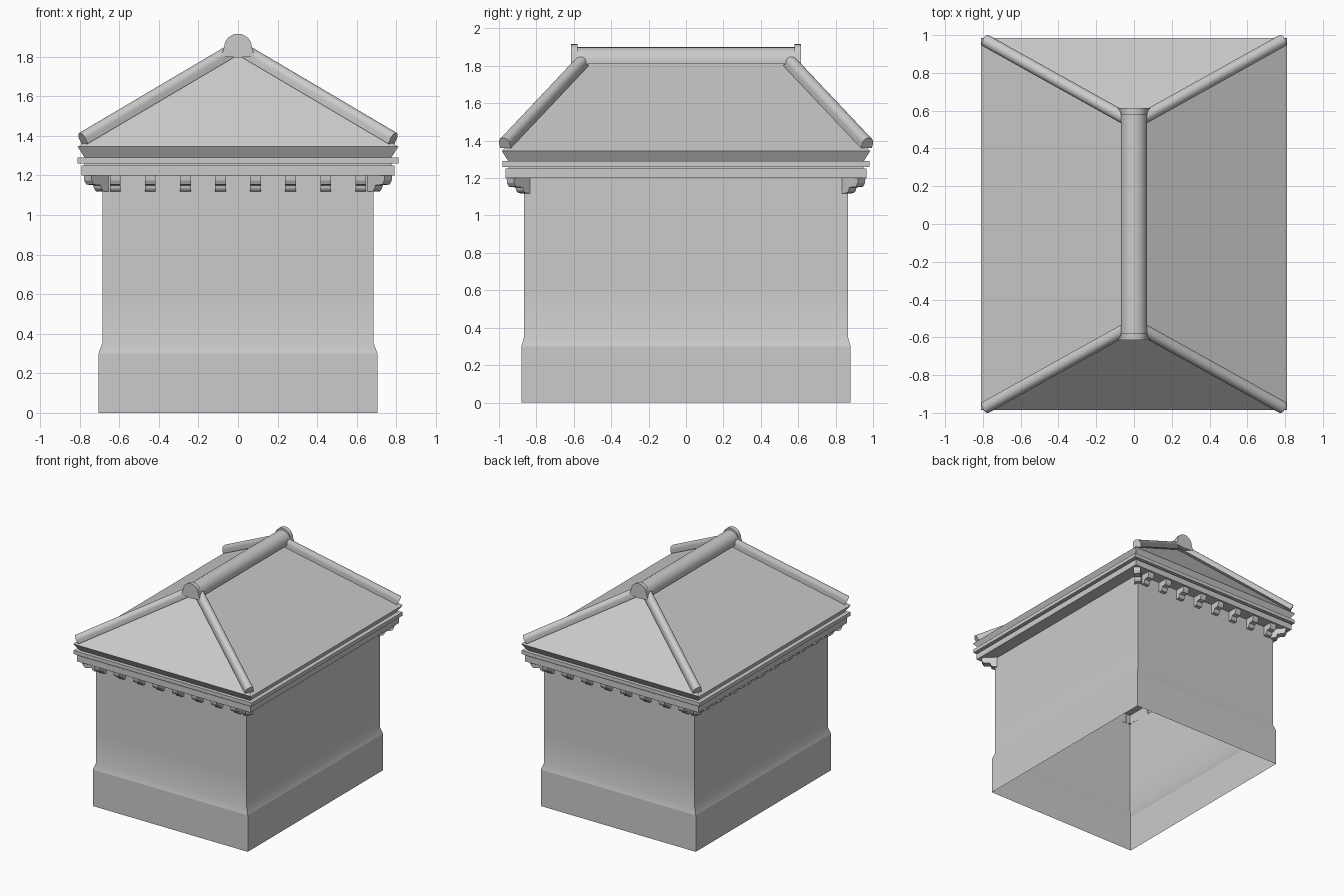
import bpy, bmesh
from math import sin, cos, pi, radians, sqrt
from mathutils import Vector, Matrix

cube = bpy.data.objects.get("Cube")
if cube:
    bpy.data.objects.remove(cube, do_unlink=True)

GREY = (0.6, 0.6, 0.6, 1.0)
stone = bpy.data.materials.new("plain grey")
stone.use_nodes = True
stone.diffuse_color = GREY
stone.node_tree.nodes["Principled BSDF"].inputs["Base Color"].default_value = GREY


def add_object(name, mesh):
    obj = bpy.data.objects.new(name, mesh)
    bpy.context.collection.objects.link(obj)
    return obj


def finish(name, bm, recalc=True):
    bmesh.ops.remove_doubles(bm, verts=bm.verts, dist=0.0001)
    if recalc:
        bmesh.ops.recalc_face_normals(bm, faces=bm.faces)
    mesh = bpy.data.meshes.new(name)
    bm.to_mesh(mesh)
    bm.free()
    mesh.materials.append(stone)
    return mesh


def loft(rings, bottom=True):
    """Stack rectangles given as (half x, half y, z)."""
    bm = bmesh.new()
    loops = [[bm.verts.new((sx * x, sy * y, z))
              for sx, sy in ((-1, -1), (1, -1), (1, 1), (-1, 1))]
             for x, y, z in rings]
    for low, high in zip(loops, loops[1:]):
        for i in range(4):
            j = (i + 1) % 4
            bm.faces.new((low[i], low[j], high[j], high[i]))
    if bottom:
        bm.faces.new(loops[0][::-1])
    return bm


def sweep(profile, start, end, flare=1.0):
    """Prism of (side, up) points running from start to end."""
    start, end = Vector(start), Vector(end)
    along = (end - start).normalized()
    side = along.cross(Vector((0, 0, 1))).normalized()
    up = side.cross(along)
    bm = bmesh.new()
    first, last = [[bm.verts.new(p + side * u * k + up * v) for u, v in profile]
                   for p, k in ((start, 1.0), (end, flare))]
    n = len(profile)
    for i in range(n):
        j = (i + 1) % n
        bm.faces.new((first[i], first[j], last[j], last[i]))
    bm.faces.new(first[::-1])
    bm.faces.new(last)
    return bm


def arch(radius, spring, rise, steps=12):
    """Half-round profile standing on straight legs."""
    arc = [(radius * cos(pi * i / steps), spring + rise * sin(pi * i / steps))
           for i in range(steps + 1)]
    return [(radius, 0)] + arc + [(-radius, 0)]


def smooth(obj):
    bpy.ops.object.select_all(action='DESELECT')
    obj.select_set(True)
    bpy.context.view_layer.objects.active = obj
    bpy.ops.object.shade_smooth_by_angle(angle=radians(35))


# Walls: an open shell with a flared plinth
WALL_X, WALL_Y, EAVE = 0.685, 0.865, 1.2
bm = loft([(0.705, 0.88, 0), (0.705, 0.88, 0.3), (WALL_X, WALL_Y, 0.355),
           (WALL_X, WALL_Y, 0.6), (WALL_X, WALL_Y, EAVE)], bottom=False)
for face in bm.faces:
    face.smooth = True
for edge in bm.edges:
    a, b = (v.co.z for v in edge.verts)
    edge.smooth = abs(a - b) < 0.001 and a > 0.32
add_object("walls", finish("walls", bm, recalc=False))

# Stepped cornice
bm = loft([(0.79, 0.965, EAVE), (0.79, 0.965, 1.25), (0.775, 0.95, 1.25),
           (0.775, 0.95, 1.26), (0.81, 0.98, 1.26), (0.81, 0.98, 1.29),
           (0.775, 0.95, 1.29)])
add_object("cornice", finish("cornice", bm, recalc=False))

# Hipped roof with a bevelled underside
RIDGE_Y, RIDGE_Z = 0.53, 1.82
bm = loft([(0.775, 0.95, 1.29), (0.81, 0.985, 1.345), (0, RIDGE_Y, RIDGE_Z)], bottom=False)
bmesh.ops.dissolve_degenerate(bm, dist=0.0001, edges=bm.edges)
add_object("roof", finish("roof", bm))

# Ridge roll and its end caps
ridge = add_object("ridge_roll", finish("ridge_roll", sweep(
    arch(0.07, 0.02, 0.07), (0, -0.59, 1.81), (0, 0.59, 1.81))))
smooth(ridge)
half_cap = [(0.085, 0), (0.074, 0.025)] + [
    (0.068 * cos(pi * i / 12), 0.045 + 0.068 * sin(pi * i / 12)) for i in range(7)]
cap_profile = half_cap + [(-u, v) for u, v in half_cap[-2::-1]] + [(0, -0.008)]
for name, s in (("front", -1), ("back", 1)):
    cap = add_object(name + "_ridge_cap", finish("ridge_cap", sweep(
        cap_profile, (0, 0.58 * s, 1.803), (0, 0.615 * s, 1.803), 1.03)))
    smooth(cap)

# Rolls along the four hips
for yname, sy in (("front", -1), ("back", 1)):
    for xname, sx in (("right", -1), ("left", 1)):
        hip = add_object(f"{yname}_{xname}_hip_roll", finish("hip_roll", sweep(
            arch(0.033, 0.028, 0.034), (0.775 * sx, 0.965 * sy, 1.36),
            (0.03 * sx, 0.55 * sy, 1.8))))
        smooth(hip)

# Stepped bracket, pointing to -y
steps = [(-0.03, 0.0), (0.085, 0.0), (0.083, -0.025), (0.073, -0.046), (0.037, -0.05),
         (0.034, -0.066), (0.024, -0.08), (-0.03, -0.085)]
bm = bmesh.new()
sides = [[bm.verts.new((x, -d, z)) for d, z in steps] for x in (-0.027, 0.027)]
for i in range(len(steps)):
    j = (i + 1) % len(steps)
    bm.faces.new((sides[0][i], sides[0][j], sides[1][j], sides[1][i]))
for loop in sides:
    bm.faces.new(loop)
# Trim the tail that would sit inside the wall
bmesh.ops.bisect_plane(bm, geom=bm.verts[:] + bm.edges[:] + bm.faces[:],
                       plane_co=(0, 0.002, 0), plane_no=(0, 1, 0), clear_outer=True)
bracket_mesh = finish("bracket", bm)


def bracket(name, x, y, angle, depth=1.0):
    obj = add_object(name, bracket_mesh)
    obj.location = (x, y, EAVE)
    obj.rotation_euler.z = angle
    obj.scale.y = depth


# Rows along the front, back and right eaves
for i in range(8):
    x = -0.62 + i * 1.24 / 7
    bracket("front_bracket", x, -WALL_Y, 0)
    bracket("back_bracket", x, WALL_Y, pi)
for i in range(10):
    bracket("right_bracket", -WALL_X, -0.8 + i * 1.6 / 9, -pi / 2)

# Diagonal brackets at the corners
for i, (sx, sy) in enumerate(((1, -1), (1, 1), (-1, 1), (-1, -1))):
    bracket("corner_bracket", (WALL_X - 0.01) * sx, (WALL_Y - 0.01) * sy,
            pi / 4 + i * pi / 2, sqrt(2))
